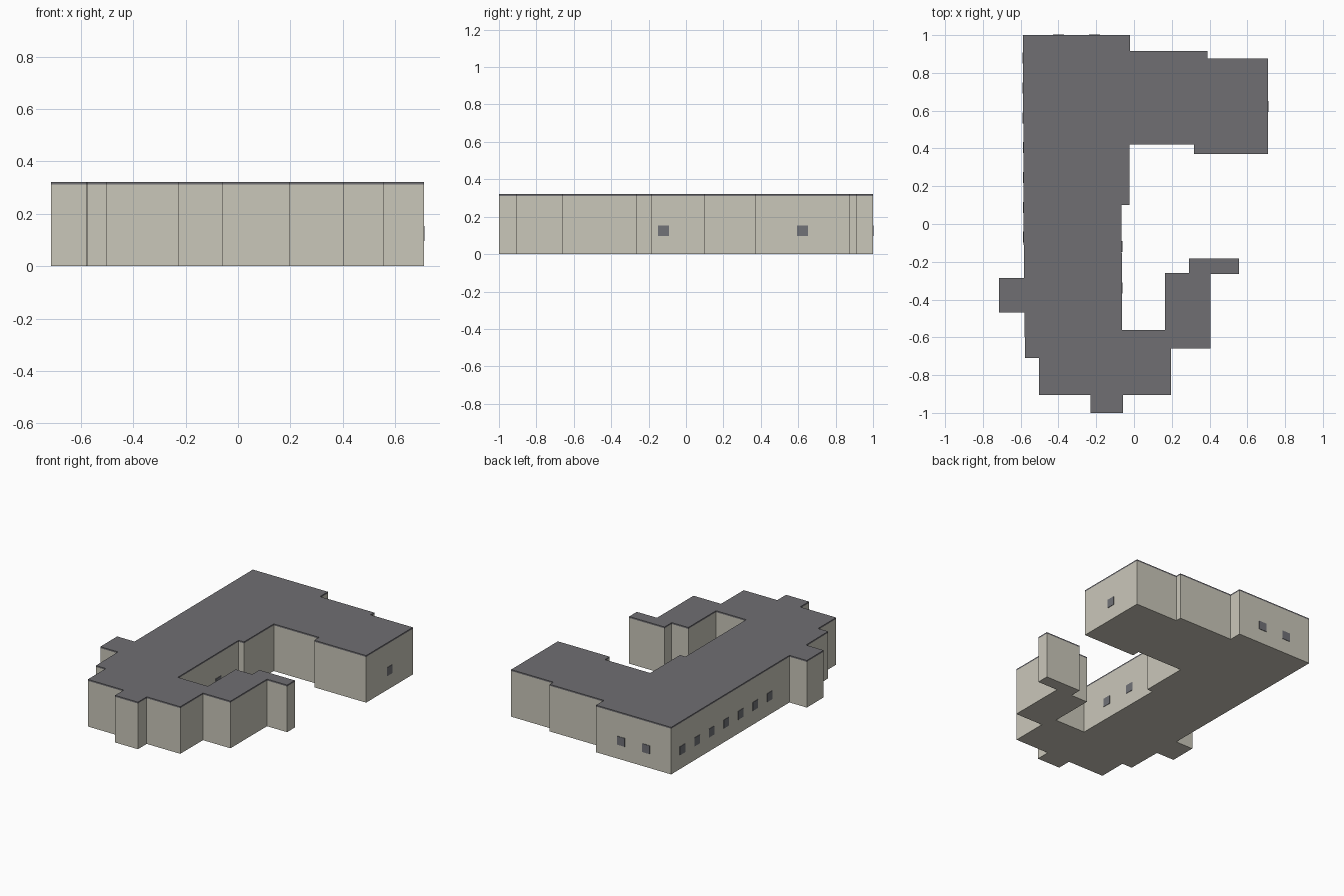
import bpy, bmesh
from mathutils import Vector

if "Cube" in bpy.data.objects:
    bpy.data.objects.remove(bpy.data.objects["Cube"])

# Building outline, clockwise from the back left corner
OUTLINE = [
    (-0.588, 1.0), (-0.02, 1.0), (-0.02, 0.915), (0.39, 0.915), (0.39, 0.875),
    (0.71, 0.875), (0.71, 0.37), (0.318, 0.37), (0.318, 0.422), (-0.025, 0.422),
    (-0.025, 0.10), (-0.066, 0.10), (-0.063, -0.56), (0.165, -0.56), (0.165, -0.26),
    (0.29, -0.26), (0.29, -0.182), (0.557, -0.182), (0.557, -0.265), (0.405, -0.265),
    (0.405, -0.66), (0.197, -0.66), (0.197, -0.905), (-0.057, -0.905), (-0.057, -1.0),
    (-0.23, -1.0), (-0.23, -0.905), (-0.502, -0.905), (-0.502, -0.71), (-0.577, -0.71),
    (-0.58, -0.468), (-0.714, -0.468), (-0.714, -0.285), (-0.583, -0.285)]
WALL_TOP, ROOF_TOP = 0.312, 0.322


def material(name, color):
    m = bpy.data.materials.new(name)
    m.diffuse_color = (*color, 1)
    m.use_nodes = True
    m.node_tree.nodes["Principled BSDF"].inputs["Base Color"].default_value = m.diffuse_color
    return m


WALL = material("warm grey wall", (0.59, 0.57, 0.49))
ROOF = material("dark grey roof", (0.16, 0.158, 0.17))
GLASS = material("window grey", (0.165, 0.168, 0.185))


def finish(name, bm, mat):
    bmesh.ops.recalc_face_normals(bm, faces=bm.faces)
    mesh = bpy.data.meshes.new(name)
    bm.to_mesh(mesh)
    bm.free()
    mesh.materials.append(mat)
    obj = bpy.data.objects.new(name, mesh)
    bpy.context.collection.objects.link(obj)
    return obj


def slab(name, z0, z1, mat):
    """Outline extruded between two heights."""
    bm = bmesh.new()
    face = bm.faces.new([bm.verts.new((x, y, z0)) for x, y in OUTLINE])
    ext = bmesh.ops.extrude_face_region(bm, geom=[face], use_keep_orig=True)
    top = [v for v in ext["geom"] if isinstance(v, bmesh.types.BMVert)]
    bmesh.ops.translate(bm, verts=top, vec=(0, 0, z1 - z0))
    return finish(name, bm, mat)


def windows(name, edge, fractions, size=0.058, z=0.125, depth=0.003):
    """Thin square plates along one wall of the outline."""
    a = Vector((*OUTLINE[edge], 0))
    b = Vector((*OUTLINE[(edge + 1) % len(OUTLINE)], 0))
    along = (b - a).normalized()
    out = Vector((-along.y, along.x, 0))
    up = Vector((0, 0, 1))
    bm = bmesh.new()
    for f in fractions:
        c = a.lerp(b, f) + up * z
        box = bmesh.ops.create_cube(bm, size=1)["verts"]
        for v in box:
            p = v.co.copy()
            v.co = c + along * p.x * size + out * p.y * 2 * depth + up * p.z * size
    finish(name, bm, GLASS)


# Walls and flat roof
slab("walls", 0, WALL_TOP, WALL)
slab("roof", WALL_TOP, ROOF_TOP, ROOF)

# Windows
windows("back_windows", 0, [1 / 3, 2 / 3])
windows("wing_end_window", 5, [0.5])
windows("courtyard_windows", 11, [1 / 3, 2 / 3])
windows("left_windows", 33, [(0.215 + 0.158 * i) / 1.285 for i in range(7)])
